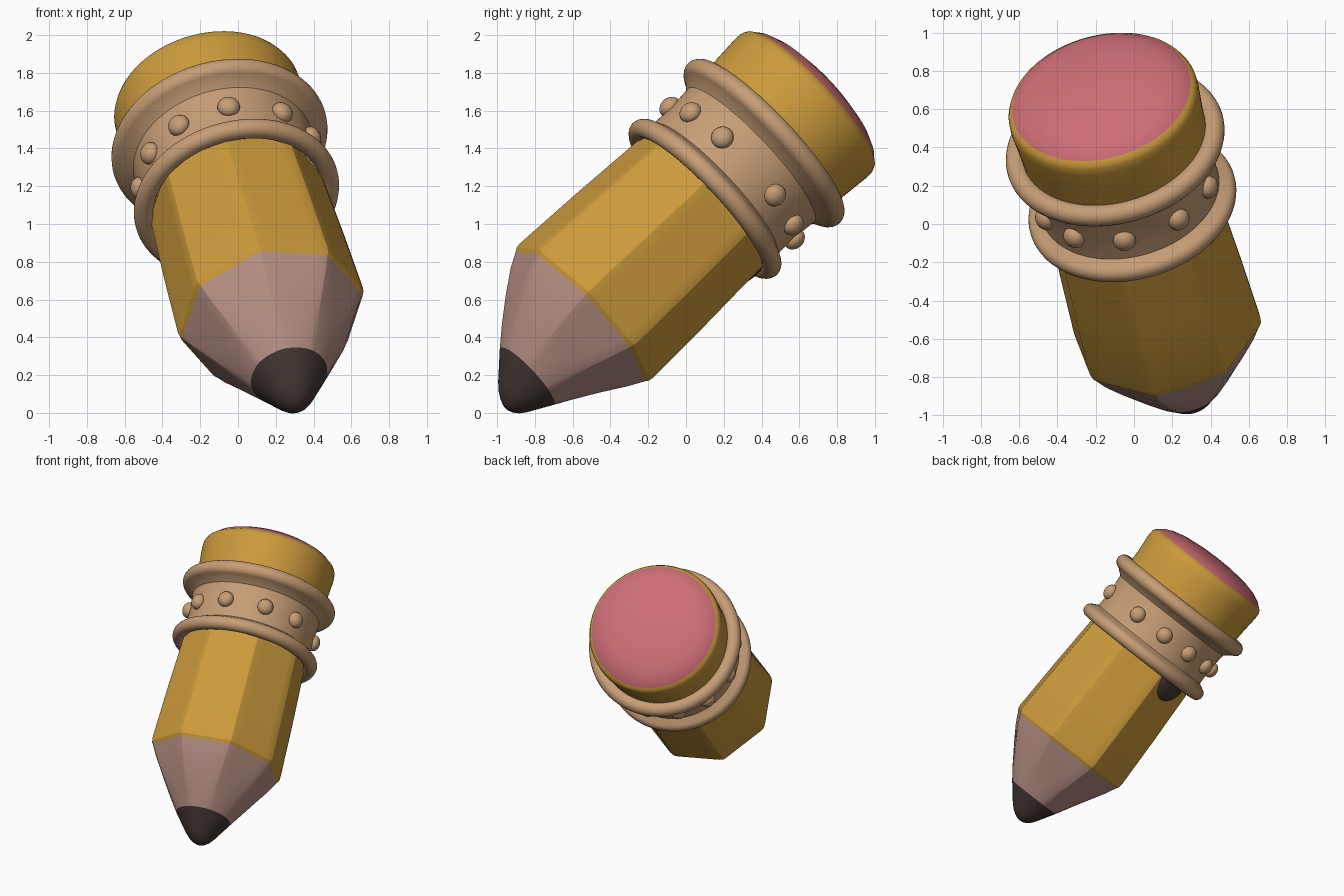
import bpy, bmesh, math
from mathutils import Vector, Matrix

if "Cube" in bpy.data.objects:
    bpy.data.objects.remove(bpy.data.objects["Cube"])

# Leaning frame: AXIS runs tip -> eraser, t = 0 at the shoulder of the yellow body
AXIS = Vector((-0.205, 0.712, 0.672)).normalized()
SIDE = (Vector((1, 0, 0)) - AXIS * AXIS.x).normalized()
FRONT = SIDE.cross(AXIS)
if FRONT.z < 0:
    FRONT = -FRONT
ORIGIN = Vector((0.182, -0.56, 0.51))
N = 96


def material(name, rgb):
    m = bpy.data.materials.new(name)
    m.diffuse_color = (*rgb, 1)
    m.use_nodes = True
    m.node_tree.nodes["Principled BSDF"].inputs["Base Color"].default_value = m.diffuse_color
    return m


YELLOW = material("yellow paint", (0.60, 0.325, 0.044))
PINK = material("pink rubber", (0.61, 0.155, 0.18))
WOOD = material("bare wood", (0.48, 0.285, 0.24))
TAN = material("tan ferrule", (0.57, 0.34, 0.18))
DARK = material("dark lead", (0.055, 0.038, 0.032))


def place(a, b, t):
    # the sharpened end sags slightly off the axis
    sag = 0.08 * (min(t, 0) / 0.629) ** 2
    return ORIGIN + AXIS * t + SIDE * a + FRONT * (b - sag)


def around(deg, r, t):
    a = math.radians(deg)
    return place(r * math.cos(a), r * math.sin(a), t)


def radius(deg, r, octo):
    # blend between a circle and a softened octagon with corners at 8 + 45k degrees
    local = (deg - 8) % 45 - 22.5
    flat = r * math.cos(math.radians(22.5)) / math.cos(math.radians(local))
    return r * (1 - octo) + min(flat, 0.99 * r) * octo


def finish(bm, name, mat, angle):
    bmesh.ops.recalc_face_normals(bm, faces=bm.faces)
    mesh = bpy.data.meshes.new(name)
    bm.to_mesh(mesh)
    bm.free()
    obj = bpy.data.objects.new(name, mesh)
    bpy.context.collection.objects.link(obj)
    mesh.materials.append(mat)
    bpy.ops.object.select_all(action='DESELECT')
    obj.select_set(True)
    bpy.context.view_layer.objects.active = obj
    bpy.ops.object.shade_smooth_by_angle(angle=math.radians(angle))
    return obj


def loft(name, mat, sections, angle=40):
    """Skin (t, radius, octagon amount) sections; radius 0 closes to a point."""
    bm = bmesh.new()
    rings = []
    for t, r, octo in sections:
        if r == 0:
            rings.append([bm.verts.new(place(0, 0, t))] * N)
        else:
            degs = [360 * i / N for i in range(N)]
            rings.append([bm.verts.new(around(g, radius(g, r, octo), t)) for g in degs])
    for lo, hi in zip(rings, rings[1:]):
        for i in range(N):
            j = (i + 1) % N
            bm.faces.new(list(dict.fromkeys((lo[i], lo[j], hi[j], hi[i]))))
    return finish(bm, name, mat, angle)


def bead(t, r, tube, start, end, steps=14):
    """Round rolled bead as profile points, swept from start to end degrees."""
    pts = []
    for i in range(steps + 1):
        a = math.radians(start + (end - start) * i / steps)
        pts.append((t - tube * math.cos(a), r + tube * math.sin(a), 0))
    return pts


# Lead point with a blunt rounded tip
loft("lead_point", DARK, [(-0.632, 0, 0), (-0.629, 0.025, 0), (-0.618, 0.05, 0),
                          (-0.595, 0.082, 0), (-0.56, 0.113, 0), (-0.43, 0.208, 0.15)])

# Sharpened wooden cone, turning from round to octagonal
loft("wood_cone", WOOD, [(-0.43, 0.208, 0.15), (-0.33, 0.28, 0.5), (-0.2, 0.37, 0.8),
                         (-0.08, 0.45, 1), (0.0, 0.493, 1)], 15)

# Octagonal painted body with a softened lower edge
loft("body", YELLOW, [(0.0, 0.493, 1), (0.02, 0.506, 1), (0.05, 0.51, 1),
                      (0.45, 0.497, 1), (0.93, 0.475, 1)], 15)

# Ferrule: two rolled beads joined by a gently waisted sleeve
loft("ferrule", TAN, bead(0.928, 0.502, 0.052, -60, 160)
     + [(1.0, 0.478, 0), (1.12, 0.474, 0), (1.27, 0.486, 0)]
     + bead(1.367, 0.527, 0.056, 10, 240))

# Studs around the sleeve
for k, deg in enumerate((21, 53, 90, 124, 152, 182, 212, 241, 270, 299, 330)):
    out = (SIDE * math.cos(math.radians(deg)) + FRONT * math.sin(math.radians(deg)))
    frame = Matrix((out, AXIS.cross(out), AXIS)).transposed().to_4x4()
    bm = bmesh.new()
    bmesh.ops.create_uvsphere(bm, u_segments=20, v_segments=12, radius=0.06,
                              matrix=Matrix.Translation(around(deg, 0.482, 1.13)) @ frame
                              @ Matrix.Diagonal((0.8, 1, 1, 1)))
    finish(bm, f"stud_{k + 1}", TAN, 60)

# Yellow end band and domed eraser
loft("end_band", YELLOW, [(1.36, 0.488, 0), (1.5, 0.495, 0), (1.64, 0.506, 0),
                          (1.68, 0.504, 0), (1.705, 0.493, 0), (1.718, 0.476, 0)])
loft("eraser", PINK, [(1.718, 0.476, 0), (1.745, 0.445, 0), (1.775, 0.38, 0),
                      (1.80, 0.28, 0), (1.815, 0.14, 0), (1.82, 0, 0)])

# Dark spot on the underside, tucked under the lower bead
deg = -100
out = (SIDE * math.cos(math.radians(deg)) + FRONT * math.sin(math.radians(deg)))
frame = Matrix((out, AXIS.cross(out), AXIS)).transposed().to_4x4()
bm = bmesh.new()
bmesh.ops.create_uvsphere(bm, u_segments=28, v_segments=16, radius=1,
                          matrix=Matrix.Translation(around(deg, 0.442, 0.87)) @ frame
                          @ Matrix.Diagonal((0.04, 0.13, 0.14, 1)))
finish(bm, "underside_spot", DARK, 60)
